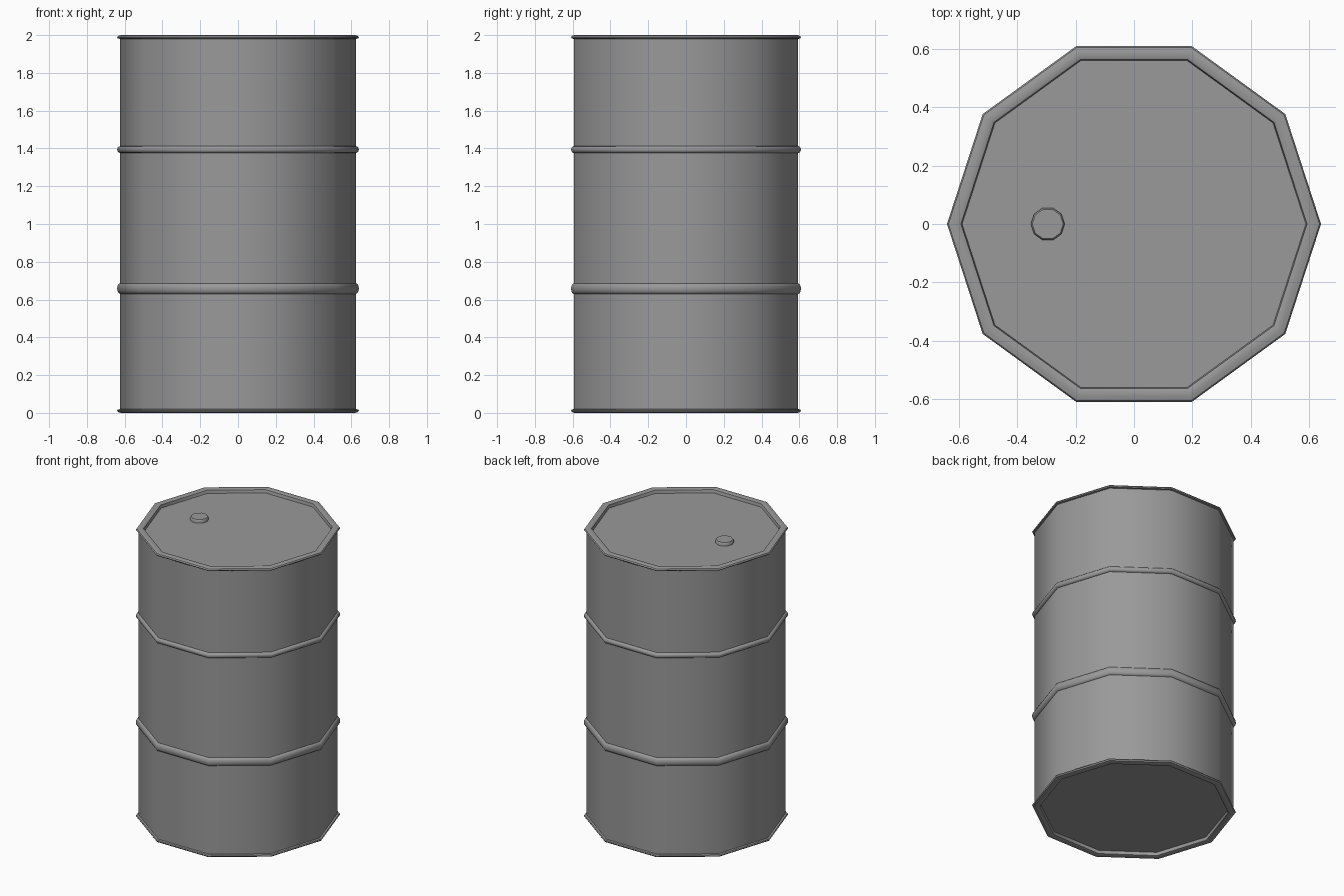
import bpy, bmesh, math

if "Cube" in bpy.data.objects:
    bpy.data.objects.remove(bpy.data.objects["Cube"])

SIDES = 10

# Dark grey painted steel
steel = bpy.data.materials.new("dark_steel")
steel.diffuse_color = (0.32, 0.32, 0.32, 1)
steel.use_nodes = True
steel.node_tree.nodes["Principled BSDF"].inputs["Base Color"].default_value = steel.diffuse_color


def lathe(name, profile, center=(0, 0), sides=SIDES):
    """Spin an (r, z) profile about z; first and last rings are capped flat."""
    bm = bmesh.new()
    rings = []
    for r, z in profile:
        rings.append([bm.verts.new((center[0] + r * math.cos(2 * math.pi * i / sides),
                                    center[1] + r * math.sin(2 * math.pi * i / sides), z))
                      for i in range(sides)])
    for a, b in zip(rings, rings[1:]):
        for i in range(sides):
            j = (i + 1) % sides
            bm.faces.new((a[i], a[j], b[j], b[i]))
    bm.faces.new(rings[0][::-1])
    bm.faces.new(rings[-1])
    bmesh.ops.recalc_face_normals(bm, faces=bm.faces)
    mesh = bpy.data.meshes.new(name)
    bm.to_mesh(mesh)
    bm.free()
    mesh.materials.append(steel)
    obj = bpy.data.objects.new(name, mesh)
    bpy.context.collection.objects.link(obj)
    bpy.ops.object.select_all(action='DESELECT')
    obj.select_set(True)
    bpy.context.view_layer.objects.active = obj
    bpy.ops.object.shade_smooth_by_angle(angle=math.radians(40))
    return obj


BODY = 0.624    # wall radius
OUT = 0.016     # how far hoops and rims stand out


def hoop(z, half):
    """Half-round rolling hoop, bottom to top."""
    return [(BODY + OUT * math.cos(t), z + half * math.sin(t))
            for t in (math.radians(-90 + 30 * k) for k in range(7))]


# Rolled rim, from the wall over the lip down to the recessed lid
rim = [(BODY, 1.98), (0.636, 1.982), (0.64, 1.988), (0.635, 1.996),
       (0.62, 2.0), (0.602, 2.0), (0.592, 1.996), (0.588, 1.975)]
bottom_rim = [(r, 2.0 - z) for r, z in reversed(rim)]

# Drum shell with both rims, two hoops, recessed lid and base
lathe("drum_body", bottom_rim + hoop(0.658, 0.028) + hoop(1.394, 0.018) + rim)

# Filler cap on the lid
lathe("filler_cap", [(0.058, 1.972), (0.058, 1.992), (0.053, 1.998)], center=(-0.295, 0))
